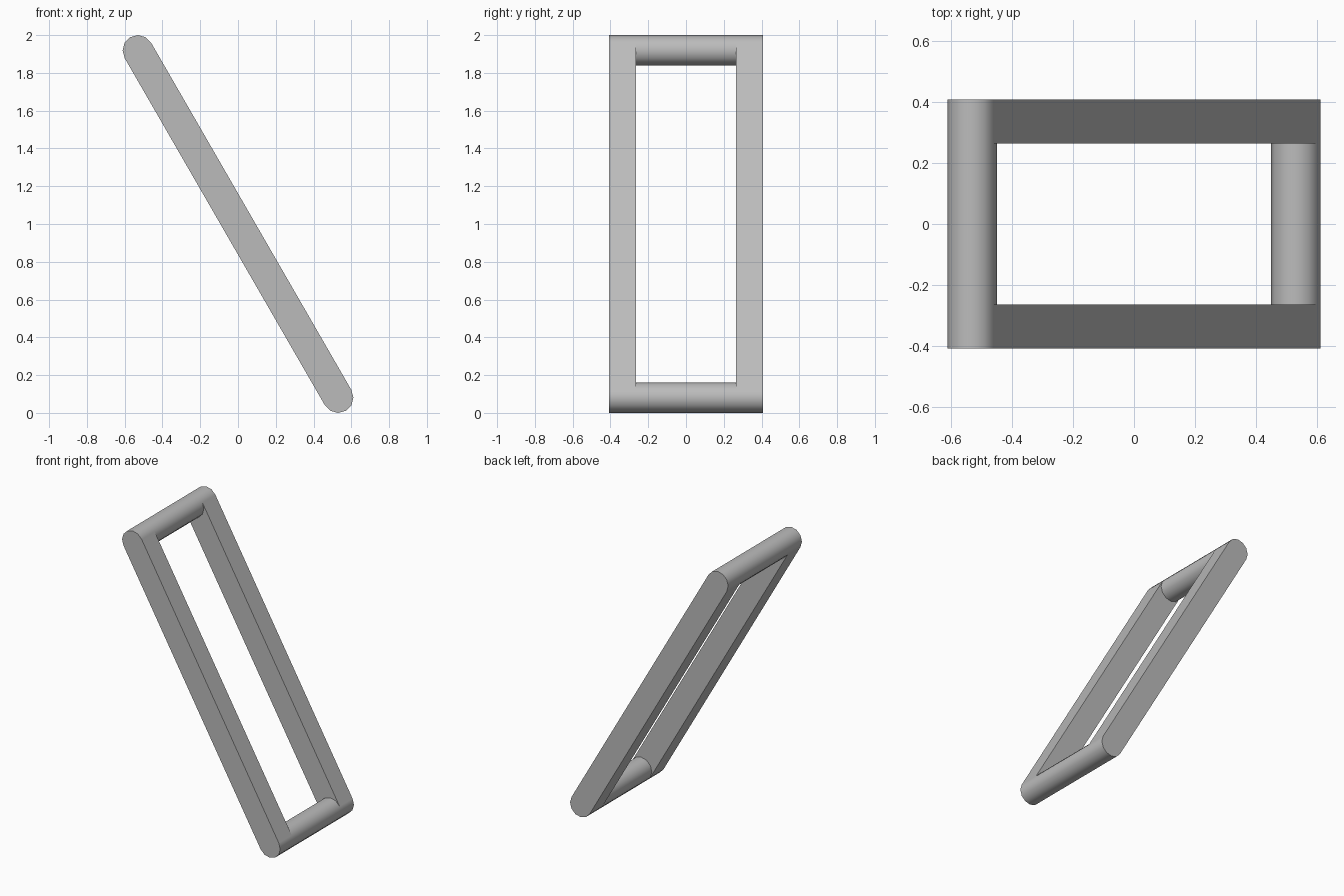
import bpy
import math
from mathutils import Vector

# Remove the default cube
cube = bpy.data.objects.get("Cube")
if cube:
    bpy.data.objects.remove(cube, do_unlink=True)

RADIUS = 0.081
HALF_DEPTH = 0.407
INNER = 0.264
TOP = Vector((-0.53, 0, 2 - RADIUS))
BOTTOM = Vector((0.53, 0, RADIUS))

# Single grey material
grey = bpy.data.materials.new("plain_grey")
grey.use_nodes = True
colour = (0.5, 0.5, 0.5, 1)
grey.diffuse_color = colour
grey.node_tree.nodes["Principled BSDF"].inputs["Base Color"].default_value = colour


def end_bar(name, centre):
    """Twelve-sided round bar running front to back."""
    bpy.ops.mesh.primitive_cylinder_add(
        vertices=12, radius=RADIUS, depth=2 * HALF_DEPTH,
        location=centre, rotation=(math.pi / 2, 0, 0))
    bar = bpy.context.object
    bar.name = name
    bar.data.materials.append(grey)
    bpy.ops.object.shade_smooth_by_angle(angle=math.radians(40))


def side_rail(name, side):
    """Flat slanted rail joining the two round bars."""
    run = TOP - BOTTOM
    bpy.ops.mesh.primitive_cube_add(
        size=1, location=(TOP + BOTTOM) / 2 + Vector((0, side * (HALF_DEPTH + INNER) / 2, 0)),
        rotation=(0, math.atan2(run.x, run.z), 0))
    rail = bpy.context.object
    rail.name = name
    rail.scale = (2 * RADIUS, HALF_DEPTH - INNER, run.length)
    rail.data.materials.append(grey)
    bpy.ops.object.transform_apply(location=False, rotation=False, scale=True)


end_bar("top_bar", TOP)
end_bar("bottom_bar", BOTTOM)
side_rail("front_rail", -1)
side_rail("back_rail", 1)
